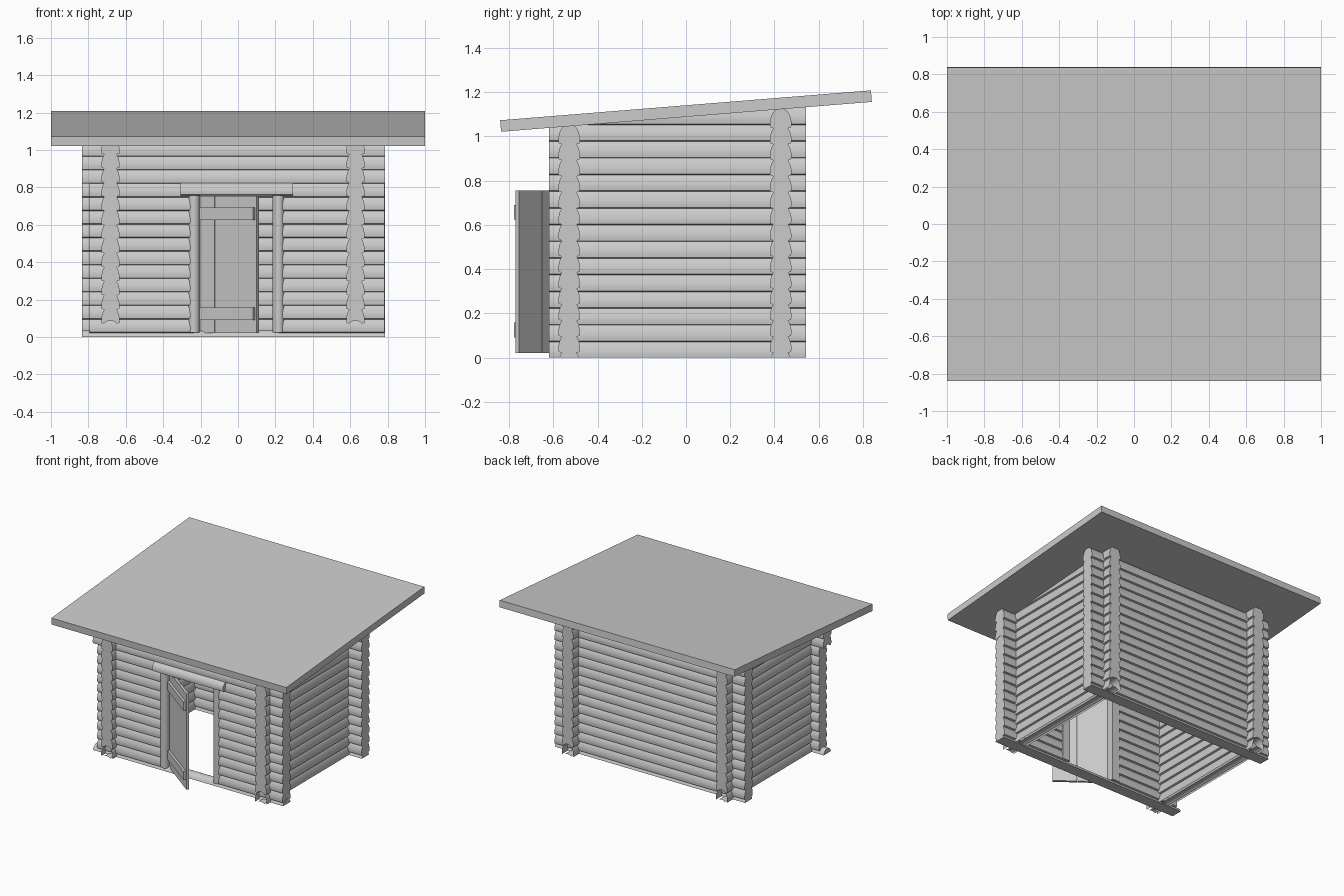
import bpy, bmesh, math
from mathutils import Matrix, Vector

if "Cube" in bpy.data.objects:
    bpy.data.objects.remove(bpy.data.objects["Cube"])

SLOPE = 0.0804        # roof rise per unit of y
ROOF_Z = 1.0885       # underside of the roof at y = 0


def prism(bm, profile, axis, a, b):
    """Extrude a closed profile along an axis between a and b."""
    def place(u, v, t):
        return {'x': (t, u, v), 'y': (u, t, v), 'z': (u, v, t)}[axis]
    ends = [[bm.verts.new(place(u, v, t)) for u, v in profile] for t in (a, b)]
    n = len(profile)
    bm.faces.new(ends[0])
    bm.faces.new(ends[1])
    for i in range(n):
        j = (i + 1) % n
        bm.faces.new((ends[0][i], ends[0][j], ends[1][j], ends[1][i]))


def box(bm, x0, x1, y0, y1, z0, z1):
    prism(bm, [(x0, y0), (x1, y0), (x1, y1), (x0, y1)], 'z', z0, z1)


def clip(bm, co, no):
    geom = bm.verts[:] + bm.edges[:] + bm.faces[:]
    bmesh.ops.bisect_plane(bm, geom=geom, plane_co=co, plane_no=no, clear_outer=True)
    bmesh.ops.holes_fill(bm, edges=[e for e in bm.edges if e.is_boundary], sides=0)


def finish(bm, name, matrix=None):
    bmesh.ops.recalc_face_normals(bm, faces=bm.faces)
    mesh = bpy.data.meshes.new(name)
    bm.to_mesh(mesh)
    bm.free()
    ob = bpy.data.objects.new(name, mesh)
    bpy.context.collection.objects.link(ob)
    if matrix:
        ob.matrix_world = matrix
    bpy.ops.object.select_all(action='DESELECT')
    ob.select_set(True)
    bpy.context.view_layer.objects.active = ob
    bpy.ops.object.shade_smooth_by_angle(angle=math.radians(32))
    return ob


def log_profile(c, z, pitch):
    """Round-topped log with a hollow underside that sits on the log below."""
    dome = [(0.034, 0.0), (0.026, 0.008), (0.014, 0.014), (0, 0.016)]
    right = [(0.047, 0.004), (0.049, 0.02), (0.048, 0.034), (0.043, 0.055)]
    half = dome[::-1] + right + [(u, v + pitch) for u, v in dome]
    full = half + [(-u, v) for u, v in half[-2:0:-1]]
    return [(c + u, z + v - 0.008) for u, v in full]


def wall(name, axis, c, z0, pitch, spans):
    """Stack of logs; spans[i] lists the start and end of each piece in row i."""
    bm = bmesh.new()
    for i, pieces in enumerate(spans):
        for a, b in pieces:
            prism(bm, log_profile(c, z0 + i * pitch, pitch), axis, a, b)
    clip(bm, (0, 0, 0), (0, 0, -1))
    clip(bm, (0, 0, ROOF_Z), Vector((0, -SLOPE, 1)).normalized())
    return finish(bm, name)


# Log walls: the front is split around the doorway
full = [(-0.833, 0.785)]
split = [(-0.795, -0.235), (0.22, 0.782)]
P = 0.0725
wall("front_wall", 'x', -0.528, 0.03 - P, P, [full] + [split] * 11 + [full] * 3)
wall("back_wall", 'x', 0.428, 0.03 - P, P, [full] * 16)
for name, x in (("left_wall", -0.682), ("right_wall", 0.628)):
    wall(name, 'y', x, 0.0035, 0.0755, [[(-0.62, 0.542)]] * 15)

# Door posts, rounded on the outside
for name, x in (("left_door_post", -0.235), ("right_door_post", 0.217)):
    bm = bmesh.new()
    arc = [(x + 0.032 * math.cos(t), -0.55 - 0.035 * math.sin(t))
           for t in [math.pi * k / 8 for k in range(9)]]
    prism(bm, arc + [(x - 0.032, -0.475), (x + 0.032, -0.475)], 'z', 0.025, 0.765)
    finish(bm, name)

# Lintel over the doorway
bm = bmesh.new()
arc = [(-0.56 - 0.045 * math.sin(t), 0.775 + 0.05 * math.cos(t))
       for t in [math.pi * k / 12 for k in range(8)]]
prism(bm, arc + [(-0.595, 0.757), (-0.475, 0.757), (-0.475, 0.825)], 'x', -0.308, 0.295)
finish(bm, "lintel")

# Open door: planks and two battens, swung out on the left post
hinge = Matrix.Translation((-0.203, -0.53, 0)) @ Matrix.Rotation(math.radians(-37), 4, 'Z')
bm = bmesh.new()
for a, b in ((0, 0.106), (0.106, 0.212), (0.212, 0.388)):
    box(bm, a + 0.001, b - 0.001, -0.01, 0.01, 0.02, 0.755)
finish(bm, "door_planks", hinge)
bm = bmesh.new()
for z in (0.092, 0.625):
    box(bm, 0.005, 0.376, -0.028, -0.01, z, z + 0.066)
finish(bm, "door_battens", hinge)

# Sloping roof slab
bm = bmesh.new()
prism(bm, [(-0.836, 1.021), (0.84, 1.156), (0.836, 1.208), (-0.84, 1.073)], 'x', -1, 1)
finish(bm, "roof")
